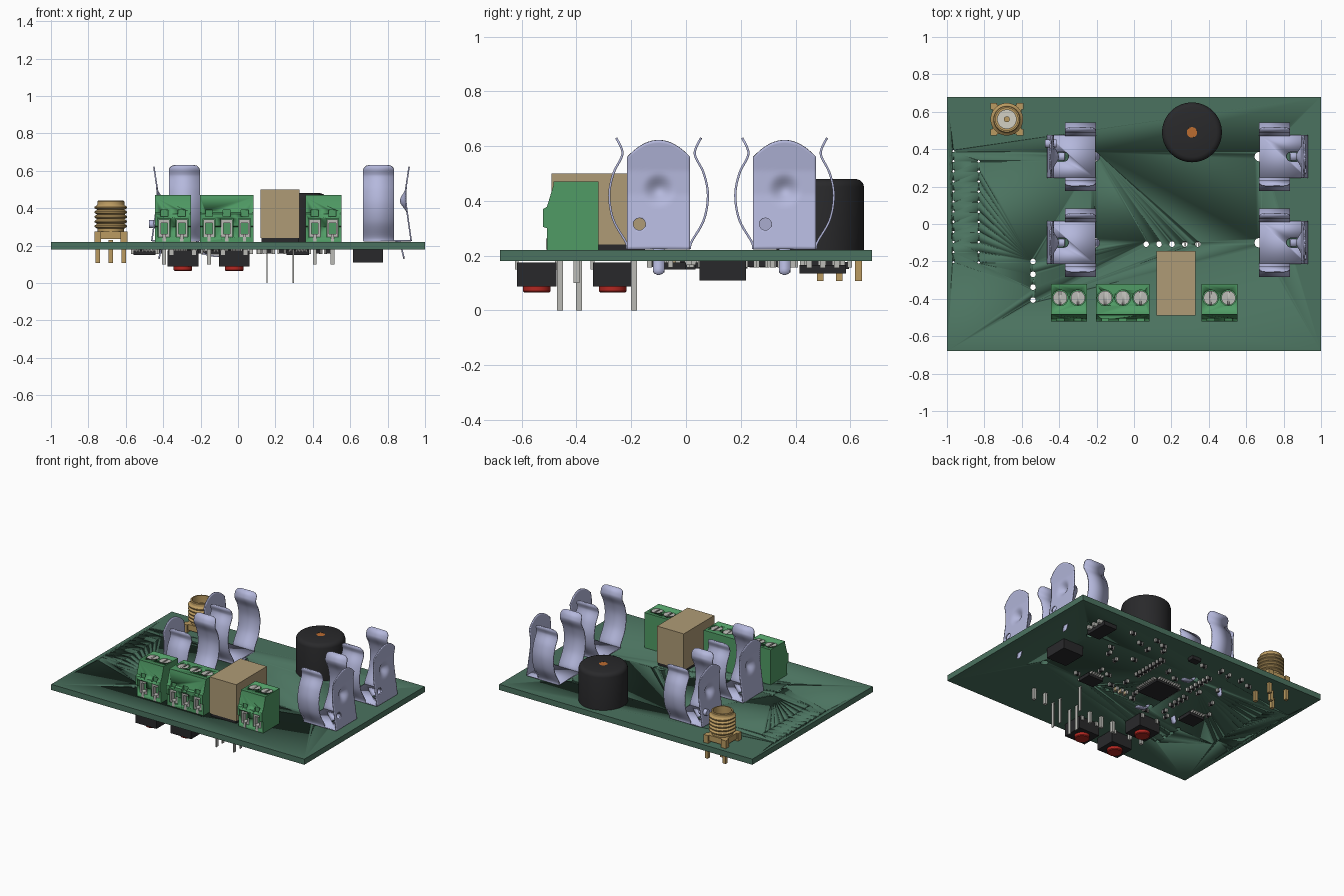
import bpy, bmesh, math, random
from mathutils import Matrix, Vector

if "Cube" in bpy.data.objects:
    bpy.data.objects.remove(bpy.data.objects["Cube"])


def mat(name, r, g, b):
    m = bpy.data.materials.new(name)
    m.diffuse_color = (r, g, b, 1)
    m.use_nodes = True
    m.node_tree.nodes["Principled BSDF"].inputs["Base Color"].default_value = m.diffuse_color
    return m


BOARD = mat("board_green", .07, .17, .115)
CLIP = mat("clip_steel", .46, .48, .72)
GREEN = mat("terminal_green", .08, .33, .13)
TAN = mat("relay_tan", .43, .33, .18)
BLACK = mat("black", .022, .022, .024)
GOLD = mat("gold", .5, .33, .12)
RED = mat("red", .45, .02, .015)
ORANGE = mat("orange", .5, .15, .03)
METAL = mat("metal", .5, .5, .47)
WHITE = mat("dielectric", .65, .63, .55)


def finish(name, bm, m=None, recalc=True):
    if recalc:
        bmesh.ops.recalc_face_normals(bm, faces=bm.faces)
    me = bpy.data.meshes.new(name)
    bm.to_mesh(me)
    bm.free()
    for p in me.polygons:
        p.use_smooth = True
    me.set_sharp_from_angle(angle=math.radians(35))
    ob = bpy.data.objects.new(name, me)
    bpy.context.collection.objects.link(ob)
    if m:
        me.materials.append(m)
    return ob


def box(bm, x, y, sx, sy, z0, z1):
    M = Matrix.Translation((x, y, (z0 + z1) / 2)) @ Matrix.Diagonal((sx, sy, z1 - z0, 1))
    bmesh.ops.create_cube(bm, size=1, matrix=M)


def boxes(name, items, m):
    bm = bmesh.new()
    for it in items:
        box(bm, *it)
    return finish(name, bm, m)


def cyl(bm, c, r, depth, n=20, rot=Matrix()):
    bmesh.ops.create_cone(bm, cap_ends=True, segments=n, radius1=r, radius2=r,
                          depth=depth, matrix=Matrix.Translation(c) @ rot)


def lathe(name, prof, x, y, m, n=40):
    bm = bmesh.new()
    vs = [bm.verts.new((x + r, y, z)) for r, z in prof]
    es = [bm.edges.new(p) for p in zip(vs, vs[1:])]
    bmesh.ops.spin(bm, geom=vs + es, cent=(x, y, 0), axis=(0, 0, 1), angle=2 * math.pi, steps=n)
    bmesh.ops.remove_doubles(bm, verts=bm.verts, dist=1e-4)
    return finish(name, bm, m)


def cut(ob, bm):
    c = finish(ob.name + "_cutter", bm)
    c.hide_render = True
    c.hide_viewport = True
    b = ob.modifiers.new("cut", 'BOOLEAN')
    b.object, b.operation, b.solver = c, 'DIFFERENCE', 'EXACT'


def smooth(pts, n=6):
    p = [Vector(q) for q in pts]
    p = [p[0]] + p + [p[-1]]
    out = []
    for a, b, c, d in zip(p, p[1:], p[2:], p[3:]):
        for i in range(n):
            t = i / n
            out.append(.5 * (2 * b + (c - a) * t + (2 * a - 5 * b + 4 * c - d) * t * t
                             + (3 * b - a - 3 * c + d) * t ** 3))
    return out + [p[-1]]


def strip(bm, path, side, hw, r):
    """Ribbon along a path, with its far end rounded by radius r."""
    dist = [0.0]
    for a, b in zip(path[::-1], path[-2::-1]):
        dist.append(dist[-1] + (a - b).length)
    prev = None
    for p, d in zip(path, dist[::-1]):
        w = hw - r + math.sqrt(max(0, r * r - max(0, r - d) ** 2))
        cur = [bm.verts.new(p - side * w), bm.verts.new(p + side * w)]
        if prev:
            bm.faces.new((prev[0], prev[1], cur[1], cur[0]))
        prev = cur


# circuit board with through holes
board = boxes("circuit_board", [(0, 0, 2, 1.36, .18, .22)], BOARD)
holes = [(.065 + .069 * i, -.108, .015) for i in range(5)]
holes += [(-.54, -.2 - .069 * i, .015) for i in range(4)]
holes += [(-.965, .39 - .054 * i, .006) for i in range(12)]
holes += [(-.83, .335 - .054 * i, .006) for i in range(11)]
holes += [(x, y, .026) for x in (-.21, .67) for y in (.36, -.1)]
bm = bmesh.new()
for x, y, r in holes:
    cyl(bm, (x, y, .2), r, .1, 12)
cut(board, bm)


# battery clips: base, two sprung arms, dimpled end plate, solder tails
def clip(name, cx, cy, s):
    bm = bmesh.new()
    X, Y = Vector((1, 0, 0)), Vector((0, 1, 0))
    notch = [(.065 - .025 + .025 * -math.sin(a), .025 * math.cos(a))
             for a in [math.pi * i / 8 for i in range(9)]]
    out = [(.125, .025)] + notch + [(.125, -.025), (.125, -.115), (-.13, -.115), (-.13, .115), (.125, .115)]
    bm.faces.new([bm.verts.new((x, y, .226)) for x, y in out])
    prof = [(.115, .224), (.12, .25), (.165, .33), (.18, .42), (.165, .5), (.135, .56), (.135, .59), (.155, .63)]
    for k in (1, -1):
        strip(bm, smooth([(-.048, k * y, z) for y, z in prof]), X, .083, .035)
    ny, nz = 24, 36
    grid = []
    for j in range(nz + 1):
        row = []
        for i in range(ny + 1):
            u, t = 2 * i / ny - 1, j / nz
            y, z = .115 * u, .224 + t * (.336 + .062 * (1 - u * u))
            x = .126 - .028 * min(1, (z - .224) / .2) + .15 * max(0, z - .51)
            d = math.hypot(y, z - .44)
            if d < .065:
                x -= .014 * (1 + math.cos(math.pi * d / .065))
            row.append(bm.verts.new((x, y, z)))
        grid.append(row)
    for a, b in zip(grid, grid[1:]):
        for i in range(ny):
            bm.faces.new((a[i], a[i + 1], b[i + 1], b[i]))
    strip(bm, smooth([(.035, 0, .226), (.07, 0, .215), (.076, 0, .18), (.088, 0, .13)]), Y, .021, .018)
    strip(bm, smooth([(-.11, 0, .226), (-.132, 0, .21), (-.145, 0, .165), (-.18, 0, .148), (-.235, 0, .142)]), Y, .021, .018)
    T = Matrix.Translation((cx, cy, 0)) @ Matrix.Rotation(0 if s > 0 else math.pi, 4, 'Z')
    bm.transform(T)
    ob = finish(name, bm, CLIP)
    so = ob.modifiers.new("thickness", 'SOLIDIFY')
    so.thickness, so.offset = .008, 0
    bm = bmesh.new()
    cyl(bm, (.11, -.07, .315), .022, .06, 20, Matrix.Rotation(math.pi / 2, 4, 'Y'))
    bm.transform(T)
    cut(ob, bm)


for side, cx, s in (("left", -.335, -1), ("right", .80, 1)):
    clip(f"battery_clip_{side}_back", cx, .36, s)
    clip(f"battery_clip_{side}_front", cx, -.1, s)


# screw terminal blocks
def terminal(name, x0, n):
    xs = [x0 + .095 * i for i in range(n)]
    bm = bmesh.new()
    prof = [(-.508, .22), (-.508, .3), (-.522, .305), (-.522, .37), (-.508, .378), (-.49, .45), (-.49, .37),
            (-.475, .37), (-.475, .47), (-.32, .47), (-.32, .22)]
    prof[5:8] = [(-.483, .46), (-.483, .47)]
    f = bm.faces.new([bm.verts.new((x0 - .049, y, z)) for y, z in prof if (y, z) != (-.475, .47)])
    e = bmesh.ops.extrude_face_region(bm, geom=[f])["geom"]
    bmesh.ops.translate(bm, vec=(.098 + .095 * (n - 1), 0, 0),
                        verts=[v for v in e if isinstance(v, bmesh.types.BMVert)])
    body = finish(name, bm, GREEN)
    bm = bmesh.new()
    for x in xs:
        box(bm, x, -.5, .064, .06, .245, .345)
        box(bm, x, -.52, .04, .05, .355, .39)
        cyl(bm, (x, -.395, .46), .042, .05, 24)
    cut(body, bm)
    cages = []
    for x in xs:
        cages += [(x - .024, -.487, .012, .03, .247, .34), (x + .024, -.487, .012, .03, .247, .34),
                  (x, -.487, .036, .03, .247, .262), (x, -.487, .036, .03, .32, .34),
                  (x, -.4, .02, .022, .1, .22), (x, -.505, .018, .012, .222, .262)]
    boxes(name + "_contacts", cages, METAL)
    bm = bmesh.new()
    for x in xs:
        cyl(bm, (x, -.395, .45), .038, .03, 24)
    screws = finish(name + "_screws", bm, METAL)
    bm = bmesh.new()
    for x in xs:
        box(bm, x, -.395, .01, .09, .457, .48)
    cut(screws, bm)


terminal("terminal_block_left", -.395, 2)
terminal("terminal_block_middle", -.155, 3)
terminal("terminal_block_right", .41, 2)

# relay and its pins
boxes("relay_body", [(.225, -.318, .21, .345, .24, .5)], TAN)
boxes("relay_base", [(.225, -.318, .2, .335, .22, .24)], BLACK)
boxes("relay_pins", [(x, y, .007, .022, 0, .22) for x, y in
                     ((.155, -.46), (.295, -.46), (.155, -.39), (.295, -.39), (.295, -.19))], METAL)

# buzzer
lathe("buzzer", [(0, .22), (.16, .22), (.16, .452), (.156, .465), (.146, .475), (.132, .48), (.028, .48), (.028, .46), (0, .46)],
      .31, .49, BLACK, 56)
lathe("buzzer_port", [(0, .46), (.028, .46), (.028, .479), (0, .479)], .31, .49, ORANGE, 24)

# coaxial connector
prof = [(0, .275), (.07, .275), (.07, .292)]
for i in range(5):
    z = .292 + .025 * i
    prof += [(.074, z), (.087, z + .008), (.087, z + .015), (.074, z + .024)]
prof += [(.072, .42), (.072, .436), (.068, .44), (.06, .44), (.06, .3), (0, .3)]
lathe("coax_barrel", prof, -.68, .56, GOLD)
lathe("coax_dielectric", [(0, .29), (.052, .29), (.052, .39), (0, .39)], -.68, .56, WHITE, 32)
lathe("coax_pin", [(0, .3), (.016, .3), (.016, .41), (0, .41)], -.68, .56, GOLD, 16)
corner = [(-.68 + i * .07, .56 + j * .07) for i in (-1, 1) for j in (-1, 1)]
boxes("coax_base", [(-.68, .56, .155, .155, .235, .276)] + [(x, y, .036, .036, .22, .276) for x, y in corner]
      + [(x, y, .024, .024, .107, .23) for x, y in corner + [(-.68, .56)]], GOLD)

# push buttons under the board
for i, (x, y) in enumerate(((-.295, -.545), (-.02, -.545), (-.295, -.268))):
    boxes(f"button_body_{i}", [(x, y, .165, .145, .088, .175)], BLACK)
    boxes(f"button_legs_{i}", [(x + a * .06, y + b * .073, .02, .014, .15, .18) for a in (-1, 1) for b in (-1, 1)], METAL)
    lathe(f"button_cap_{i}", [(0, .1), (.05, .1), (.05, .07), (.045, .065), (0, .065)], x, y, RED, 32)

# chips under the board
chips = [(.695, .135, .16, .17, .11, .18), (.69, .5, .1, .17, .135, .165), (-.1, .13, .19, .19, .153, .174),
         (.32, -.05, .12, .1, .15, .174), (-.5, -.02, .12, .11, .15, .174), (-.03, .57, .07, .05, .152, .176)]
boxes("chip_bodies", chips, BLACK)
legs = []
for x, y, sx, sy, z0, z1 in chips[2:5]:
    n = int(sx / .018)
    for i in range(n):
        d = (i - (n - 1) / 2) * .018
        legs += [(x + d, y + k * (sy / 2 + .008), .008, .026, .166, .18) for k in (-1, 1)]
        if sx > .15:
            legs += [(x + k * (sx / 2 + .008), y + d, .026, .008, .166, .18) for k in (-1, 1)]
legs += [(.69 + k * .055, .5 + d, .04, .02, .155, .18) for k in (-1, 1) for d in (-.05, 0, .05)]
boxes("chip_legs", legs, METAL)

# small surface-mount parts under the board
random.seed(4)
spots = [(.12, .18 + .035 * i, 0) for i in range(8)] + [(-.26, .24 + .04 * i, 0) for i in range(6)]
spots += [(.03 + .04 * i, -.05, 1) for i in range(3)] + [(-.3, .02 + .045 * i, 0) for i in range(4)]
while len(spots) < 52:
    x, y = random.uniform(-.57, .52), random.uniform(-.14, .6)
    clear = all(abs(x - c[0]) > c[2] / 2 + .04 or abs(y - c[1]) > c[3] / 2 + .04 for c in chips)
    if clear and all(math.hypot(x - q[0], y - q[1]) > .06 for q in spots):
        spots.append((x, y, random.randint(0, 1)))
parts, tans, caps = [], [], []
for i, (x, y, r) in enumerate(spots):
    (tans if i in (14, 15, 16) else parts).append((x, y, *((.016, .026) if r else (.026, .016)), .158, .18))
    caps += [(x + (0 if r else k * .016), y + (k * .016 if r else 0), *((.018, .009) if r else (.009, .018)), .156, .18)
             for k in (-1, 1)]
boxes("small_parts", parts, BLACK)
boxes("small_tan_parts", tans, TAN)
boxes("small_part_ends", caps, METAL)
